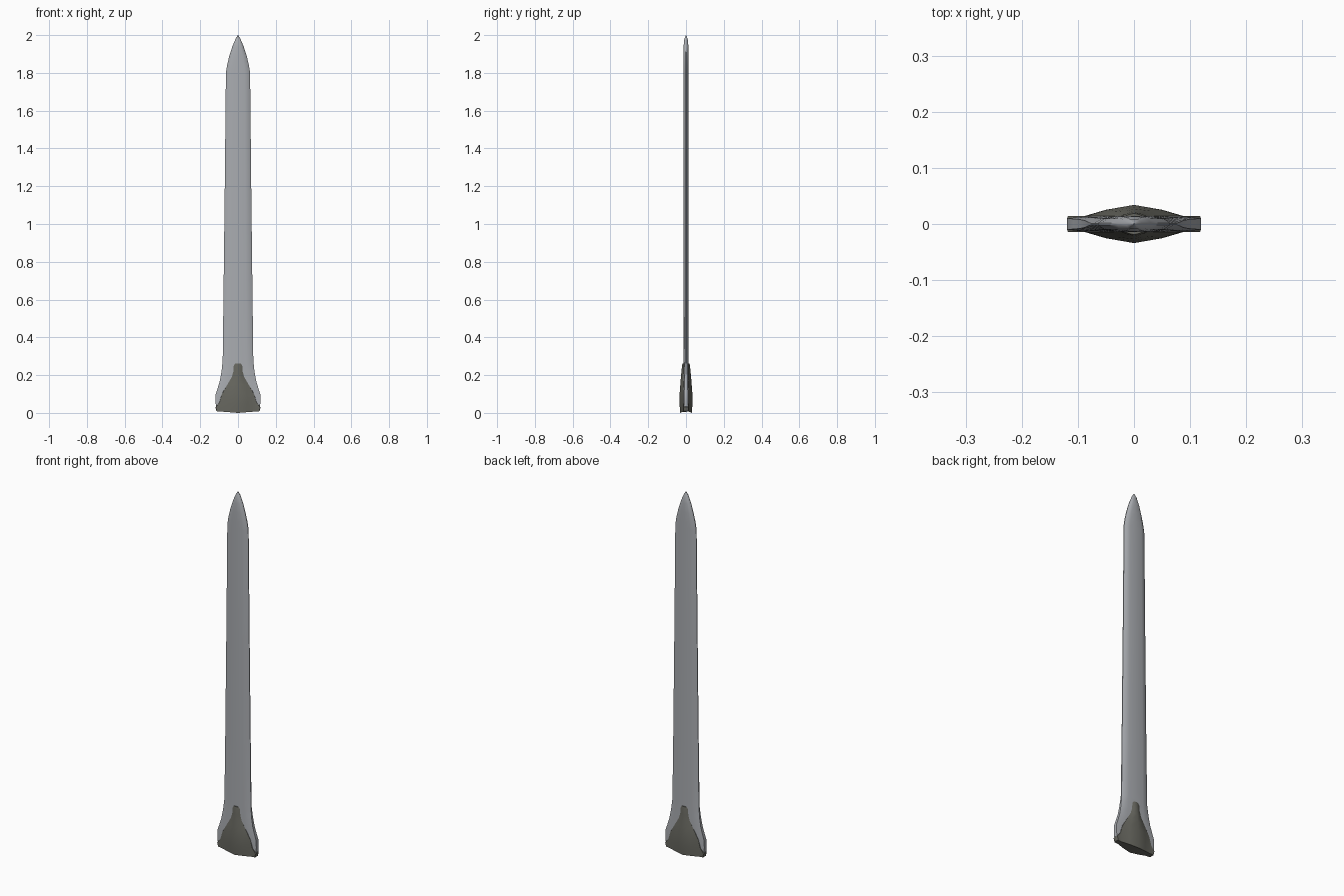
import bpy, bmesh, math

if "Cube" in bpy.data.objects:
    bpy.data.objects.remove(bpy.data.objects["Cube"])


def material(name, rgb):
    m = bpy.data.materials.new(name)
    m.diffuse_color = (*rgb, 1)
    m.use_nodes = True
    m.node_tree.nodes["Principled BSDF"].inputs["Base Color"].default_value = m.diffuse_color
    return m


def loft(name, rows, mat, angle):
    """Skin a stack of quarter sections, each mirrored into a closed ring."""
    bm = bmesh.new()
    rings = []
    for quarter in rows:
        q = quarter
        ring = [(x, -y, z) for x, y, z in q]
        ring += [(x, y, z) for x, y, z in reversed(q)]
        ring += [(-x, y, z) for x, y, z in q[1:]]
        ring += [(-x, -y, z) for x, y, z in reversed(q[1:])]
        rings.append([bm.verts.new(p) for p in ring])
    n = len(rings[0])
    for a, b in zip(rings, rings[1:]):
        for i in range(n):
            j = (i + 1) % n
            bm.faces.new((a[i], a[j], b[j], b[i]))
    bm.faces.new(list(reversed(rings[0])))
    bm.faces.new(rings[-1])
    bmesh.ops.recalc_face_normals(bm, faces=bm.faces)
    me = bpy.data.meshes.new(name)
    bm.to_mesh(me)
    bm.free()
    me.materials.append(mat)
    ob = bpy.data.objects.new(name, me)
    bpy.context.collection.objects.link(ob)
    bpy.context.view_layer.objects.active = ob
    ob.select_set(True)
    bpy.ops.object.shade_smooth_by_angle(angle=math.radians(angle))
    ob.select_set(False)
    return ob


steel = material("pale steel", (0.40, 0.415, 0.44))
dark = material("dark metal", (0.135, 0.135, 0.115))

# Blade: height, half width, half thickness, edge half thickness
blade_rows = [
    (0.025, 0.116, 0.014, 0.010), (0.06, 0.119, 0.014, 0.010),
    (0.10, 0.118, 0.014, 0.010), (0.13, 0.108, 0.014, 0.009),
    (0.17, 0.096, 0.014, 0.008), (0.22, 0.087, 0.014, 0.006),
    (0.28, 0.081, 0.014, 0.003), (0.60, 0.077, 0.014, 0.002),
    (1.20, 0.070, 0.014, 0.002), (1.80, 0.064, 0.014, 0.002),
    (1.84, 0.058, 0.014, 0.002), (1.89, 0.046, 0.014, 0.002),
    (1.94, 0.030, 0.013, 0.002), (1.98, 0.013, 0.009, 0.002),
    (2.00, 0.001, 0.001, 0.0008),
]
loft("blade", [[(0, t, z), (0.55 * w, t * 0.98, z),
                (0.82 * w, e + (t - e) * 0.65, z), (w, e, z)]
               for z, w, t, e in blade_rows], steel, 40)

# Base collar: height, half width, half thickness at the central ridge
collar_rows = [
    (0.00, 0.114, 0.031), (0.03, 0.1195, 0.033), (0.055, 0.100, 0.034),
    (0.10, 0.087, 0.034), (0.15, 0.058, 0.030), (0.19, 0.034, 0.027),
    (0.22, 0.025, 0.024), (0.25, 0.023, 0.021), (0.262, 0.015, 0.019),
]


def collar_section(z, w, t):
    k = min(0.087, w * 0.97)
    lift = 0.009 if z == 0 else 0      # the underside dips at the middle
    pts = [(0, t), (0.58 * k, 0.0145 + (t - 0.0145) * 0.55),
           (k, 0.0145), (w - 0.002, 0.0142), (w, 0.010)]
    return [(x, y, z + lift * (x / w)) for x, y in pts]


loft("base_collar", [collar_section(*r) for r in collar_rows], dark, 35)
